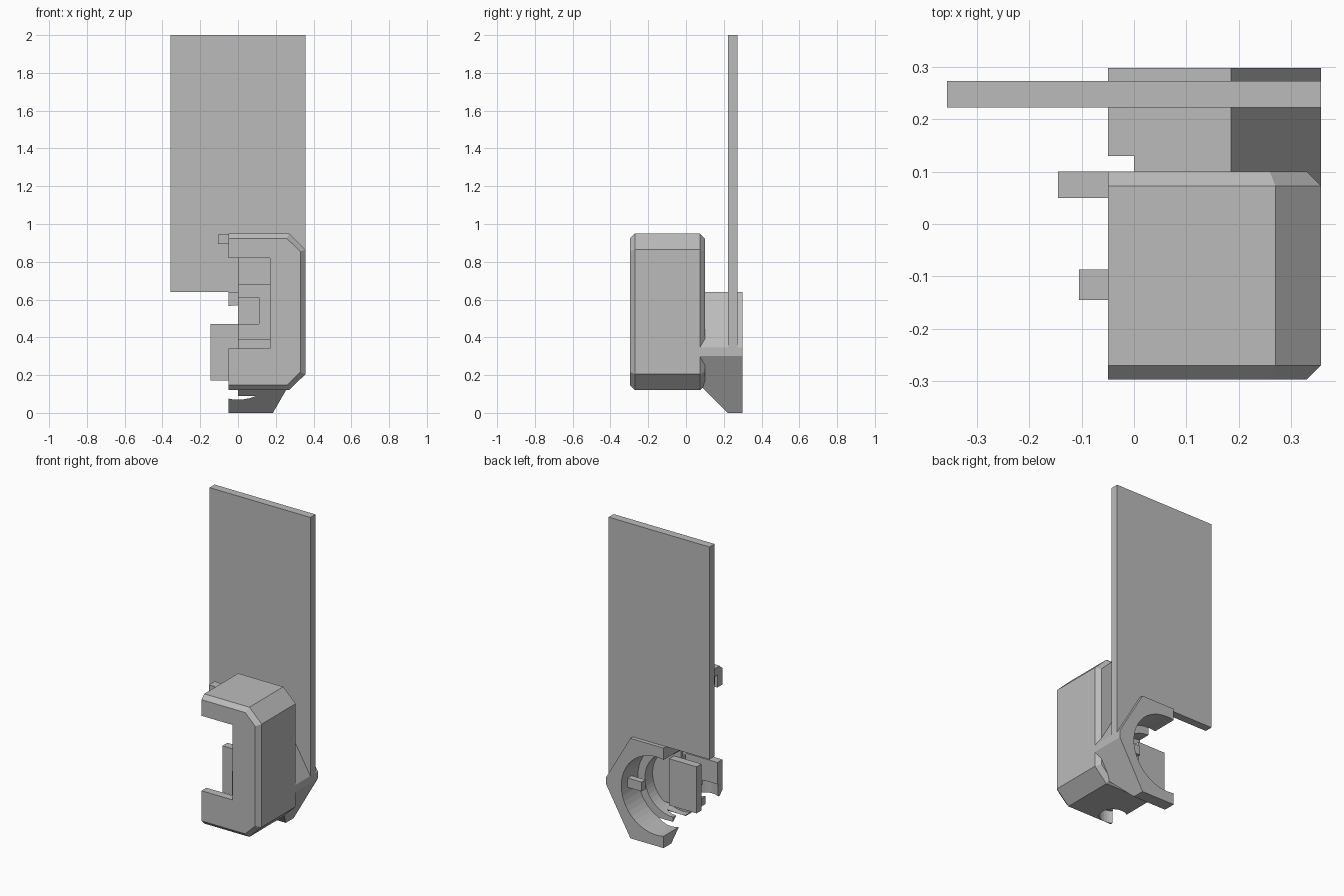
import bpy, bmesh, math

if "Cube" in bpy.data.objects:
    bpy.data.objects.remove(bpy.data.objects["Cube"], do_unlink=True)

grey = bpy.data.materials.new("plain grey")
grey.use_nodes = True
grey.diffuse_color = (0.5, 0.5, 0.5, 1)
grey.node_tree.nodes["Principled BSDF"].inputs["Base Color"].default_value = (0.5, 0.5, 0.5, 1)


def loft(name, sections):
    """Solid through (y, outline) sections, outlines being (x, z) lists."""
    bm = bmesh.new()
    rings = [[bm.verts.new((x, y, z)) for x, z in pts] for y, pts in sections]
    n = len(rings[0])
    for a, b in zip(rings, rings[1:]):
        for i in range(n):
            j = (i + 1) % n
            bm.faces.new((a[i], a[j], b[j], b[i]))
    bm.faces.new(rings[0])
    bm.faces.new(rings[-1])
    bmesh.ops.recalc_face_normals(bm, faces=bm.faces)
    me = bpy.data.meshes.new(name)
    bm.to_mesh(me)
    bm.free()
    me.materials.append(grey)
    ob = bpy.data.objects.new(name, me)
    bpy.context.collection.objects.link(ob)
    return ob


def box(name, x0, x1, y0, y1, z0, z1):
    rect = [(x0, z0), (x1, z0), (x1, z1), (x0, z1)]
    return loft(name, [(y0, rect), (y1, rect)])


def disc(name, r, y0, y1):
    pts = [(r * math.cos(math.tau * i / 48), 0.32 + r * math.sin(math.tau * i / 48)) for i in range(48)]
    return loft(name, [(y0, pts), (y1, pts)])


def cut(target, *cutters):
    """Subtract the cutters, then discard them."""
    for c in cutters:
        mod = target.modifiers.new("cut", "BOOLEAN")
        mod.operation, mod.solver, mod.object = "DIFFERENCE", "EXACT", c
    bpy.context.view_layer.update()
    dg = bpy.context.evaluated_depsgraph_get()
    me = bpy.data.meshes.new_from_object(target.evaluated_get(dg))
    target.modifiers.clear()
    target.data = me
    for c in cutters:
        bpy.data.objects.remove(c, do_unlink=True)


def case_outline(i, x0=-0.05):
    k = 0.41 * i
    return [(x0, 0.12 + i), (0.27 - k, 0.12 + i), (0.357 - i, 0.205 + k),
            (0.357 - i, 0.865 - k), (0.27 - k, 0.95 - i), (x0, 0.95 - i)]


# Hollow half case, open on its inner side, with window, back hole and cable notch
case = loft("case_shell", [(-0.297, case_outline(0.027)), (-0.27, case_outline(0)),
                           (0.073, case_outline(0)), (0.1, case_outline(0.027))])
notch_pts = [(0.08 * math.cos(math.tau * i / 32), -0.19 + 0.08 * math.sin(math.tau * i / 32)) for i in range(32)]
notch = loft("notch_cutter", [(0.05, notch_pts), (0.2, notch_pts)])
for v in notch.data.vertices:
    v.co = (v.co.x, v.co.z, v.co.y)
notch.data.flip_normals()
cut(case,
    loft("cavity", [(-0.247, case_outline(0.05, -0.2)), (0.05, case_outline(0.05, -0.2))]),
    box("window", -0.2, 0.17, -0.4, -0.2, 0.34, 0.82),
    box("back_gap", -0.2, 0, 0, 0.2, 0.165, 0.82),
    disc("back_hole", 0.2, 0.03, 0.2),
    notch)

# Hexagonal flange with stepped socket and slanted underside
hexa = [(-0.05, 0), (0.185, 0), (0.357, 0.3), (0.357, 0.345), (0.185, 0.64), (-0.05, 0.64)]
flange = loft("hex_flange", [(0.073, hexa), (0.298, hexa)])
wedge = loft("wedge", [(0.0, [(-0.2, -0.1), (0.5, -0.1), (0.5, 0.22), (-0.2, 0.22)]),
                       (0.32, [(-0.2, -0.11), (0.5, -0.11), (0.5, -0.1), (-0.2, -0.1)])])
cut(flange, disc("socket", 0.25, 0.13, 0.4), disc("bore", 0.2, 0.0, 0.2),
    box("side_gap", -0.2, 0, 0, 0.13, -0.1, 0.8), wedge)
box("socket_key", 0.15, 0.26, 0.195, 0.235, 0.285, 0.345)

# Tall upright plate, reaching down to the flange on one side
plate = [(-0.357, 0.64), (-0.357, 2), (0.357, 2), (0.357, 0.345), (0.185, 0.64)]
loft("upright_plate", [(0.222, plate), (0.273, plate)])

# Inner mounting blocks, side tab and top hook
mount = box("inner_mount", 0, 0.31, 0.0, 0.052, 0.16, 0.68)
cut(mount, box("pocket", -0.1, 0.11, -0.1, 0.03, 0.47, 0.61))
box("lower_ledge", 0, 0.31, -0.06, 0.01, 0.16, 0.39)
box("side_tab", -0.145, 0.05, 0.05, 0.1, 0.172, 0.47)
box("top_hook", -0.105, 0.05, -0.145, -0.087, 0.895, 0.945)
